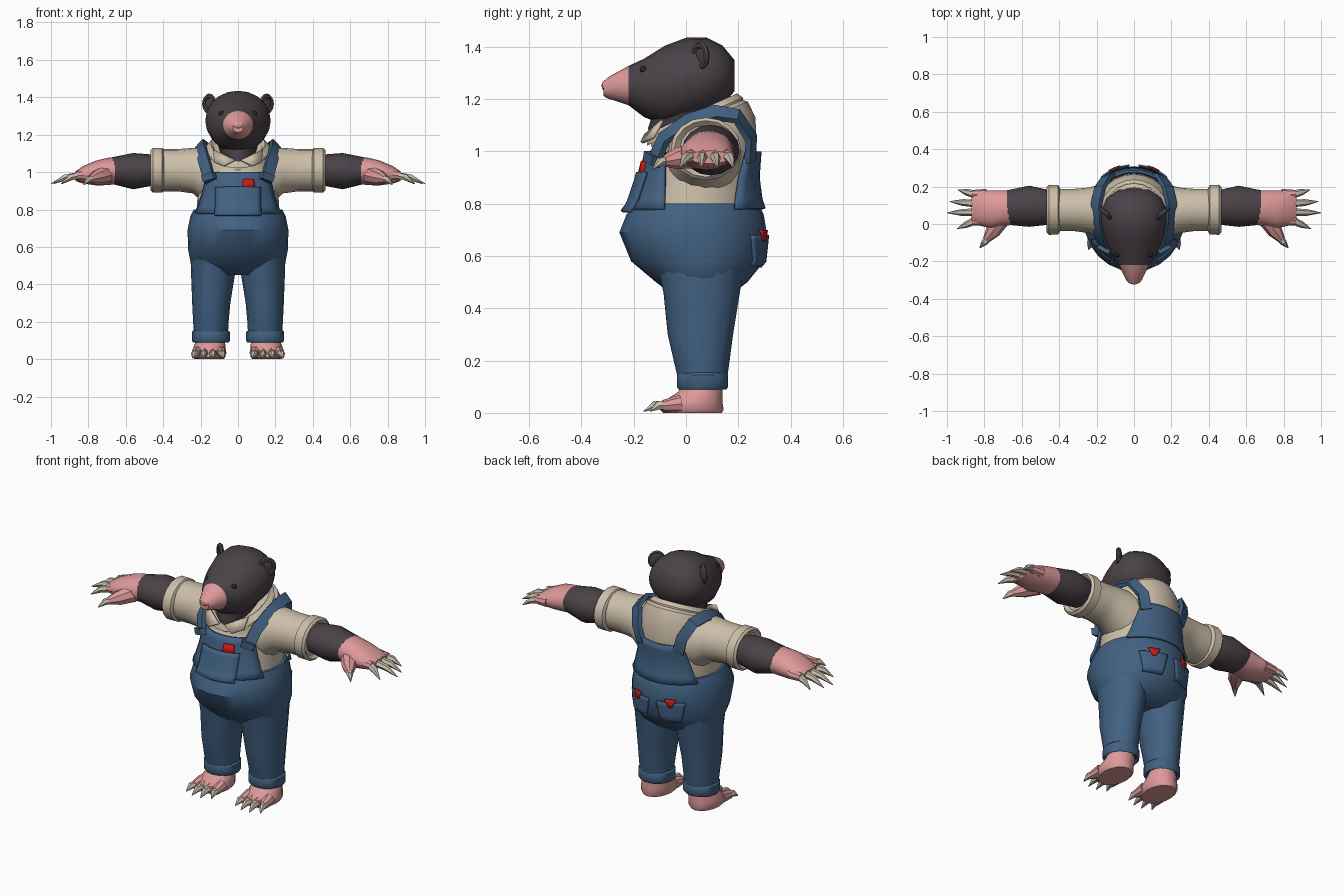
import bpy, bmesh
from math import sin, cos, pi, radians
from mathutils import Vector, Matrix

if "Cube" in bpy.data.objects:
    bpy.data.objects.remove(bpy.data.objects["Cube"])


def material(name, r, g, b):
    m = bpy.data.materials.new(name)
    m.use_nodes = True
    m.diffuse_color = (r, g, b, 1)
    m.node_tree.nodes["Principled BSDF"].inputs["Base Color"].default_value = (r, g, b, 1)
    return m


FUR = material("dark fur", .068, .054, .064)
SKIN = material("pink skin", .73, .32, .32)
DENIM = material("blue denim", .054, .12, .225)
CLOTH = material("cream cloth", .61, .52, .40)
CLAW = material("claw ivory", .58, .52, .42)
RED = material("red cloth", .6, .01, .01)
BLACK = material("eye black", .02, .018, .022)


def finish(name, bm, *mats, angle=40):
    bmesh.ops.recalc_face_normals(bm, faces=bm.faces)
    me = bpy.data.meshes.new(name)
    bm.to_mesh(me)
    bm.free()
    ob = bpy.data.objects.new(name, me)
    bpy.context.collection.objects.link(ob)
    for m in mats:
        me.materials.append(m)
    bpy.ops.object.select_all(action='DESELECT')
    ob.select_set(True)
    bpy.context.view_layer.objects.active = ob
    bpy.ops.object.shade_smooth_by_angle(angle=radians(angle))
    return ob


def skin_rings(bm, rings):
    """Bridge lists of points into a closed tube."""
    loops = [[bm.verts.new(p) for p in ring] for ring in rings]
    n = len(loops[0])
    for a, b in zip(loops, loops[1:]):
        for i in range(n):
            j = (i + 1) % n
            bm.faces.new((a[i], a[j], b[j], b[i]))
    bm.faces.new(loops[0])
    bm.faces.new(loops[-1])


def loft(name, rings, *mats, axis='z', n=16, s=1):
    """Ellipse rings: position on axis, two centres, two radii, optional tilt."""
    bm = bmesh.new()
    out = []
    for p, c1, c2, r1, r2, *tilt in rings:
        k = tilt[0] if tilt else 0
        loop = []
        for i in range(n):
            t = 2 * pi * i / n
            a, b = c1 + r1 * sin(t), c2 - r2 * cos(t)
            x, y, z = {'z': (a, b, p - k * r2 * cos(t)), 'x': (p, a, b), 'y': (a, p, b)}[axis]
            loop.append((s * x, y, z))
        out.append(loop)
    skin_rings(bm, out)
    return finish(name, bm, *mats)


def taper(name, pts, radii, mat, n=6):
    """Round tube through a few points."""
    pts = [Vector(p) for p in pts]
    q = (pts[-1] - pts[0]).to_track_quat('Z', 'Y')
    bm = bmesh.new()
    skin_rings(bm, [[p + q @ Vector((r * cos(2 * pi * i / n), r * sin(2 * pi * i / n), 0))
                     for i in range(n)] for p, r in zip(pts, radii)])
    return finish(name, bm, mat)


def claw(name, base, tip, r=.021):
    b, t = Vector(base), Vector(tip)
    mid = b.lerp(t, .5) + Vector((0, 0, .012))
    taper(name, (b, mid, t), (r, r * .85, .002), CLAW)


def ball(name, loc, scale, mat, turn=0):
    bm = bmesh.new()
    m = Matrix.Translation(loc) @ Matrix.Rotation(turn, 4, 'Z') @ Matrix.Diagonal((*scale, 1))
    bmesh.ops.create_uvsphere(bm, u_segments=14, v_segments=8, radius=1, matrix=m)
    return finish(name, bm, mat)


# Body profile: height, centre x, centre y, half width, half depth, tilt
TROUSERS = [(.45, 0, .06, .20, .11), (.50, 0, .06, .25, .175), (.58, 0, .045, .266, .255),
            (.69, 0, .027, .27, .282), (.76, 0, .035, .256, .262), (.80, 0, .04, .236, .236)]
SHIRT = [(.78, 0, .04, .222, .222), (.90, 0, .05, .215, .213), (1.0, 0, .065, .208, .205),
         (1.07, 0, .068, .205, .198, .3), (1.115, 0, .05, .187, .187, .4),
         (1.13, 0, .035, .15, .165, .45)]
PROFILE = TROUSERS + SHIRT[1:3]


def surface(t, z, off):
    for a, b in zip(PROFILE, PROFILE[1:]):
        if z <= b[0]:
            break
    k = (z - a[0]) / (b[0] - a[0])
    cy, rx, ry = (a[i] + k * (b[i] - a[i]) for i in (2, 3, 4))
    return ((rx + off) * sin(t), cy - (ry + off) * cos(t), z)


def panel(name, mid, low, high, z0, z1, off, mat, thick=.014, cols=10, rows=6):
    """Cloth patch hugging the body; half-angles at its bottom and top."""
    bm = bmesh.new()
    grid = []
    for r in range(rows + 1):
        k = r / rows
        half = low + (high - low) * k
        grid.append([bm.verts.new(surface(radians(mid + half * (2 * c / cols - 1)),
                                          z0 + (z1 - z0) * k, off)) for c in range(cols + 1)])
    for r in range(rows):
        for c in range(cols):
            bm.faces.new((grid[r][c], grid[r][c + 1], grid[r + 1][c + 1], grid[r + 1][c]))
    ob = finish(name, bm, mat)
    mod = ob.modifiers.new("thickness", 'SOLIDIFY')
    mod.thickness, mod.offset = thick, 0
    return ob


def strap(name, path, width, thick, mat, s):
    """Flat band along points that each carry an outward direction."""
    pts = [Vector((s * p[0], p[1], p[2])) for p in path]
    bm = bmesh.new()
    rings = []
    for i, p in enumerate(pts):
        along = pts[min(i + 1, len(pts) - 1)] - pts[max(i - 1, 0)]
        n = Vector((s * path[i][3], path[i][4], path[i][5])).normalized()
        w = along.cross(n).normalized() * width / 2
        n = n * thick / 2
        rings.append([p + w + n, p - w + n, p - w - n, p + w - n])
    skin_rings(bm, rings)
    return finish(name, bm, mat)


# Torso and overalls
loft("shirt", SHIRT, CLOTH, n=24)
loft("trousers_seat", TROUSERS, DENIM, n=24)
panel("bib", 0, 62, 48, .78, 1.0, .012, DENIM)
panel("back_panel", 180, 55, 40, .78, 1.0, .012, DENIM)
panel("bib_pocket", 0, 27, 30, .77, .92, .026, DENIM)
panel("pocket_handkerchief", 14, 9, 7, .91, .963, .022, RED, .008, 4, 2)

# Shirt collar and neck
loft("collar", [(1.105, 0, .035, .17, .185, .45), (1.125, 0, .035, .172, .182, .45),
                (1.15, 0, .035, .145, .16, .45), (1.135, 0, .035, .13, .145, .45)], CLOTH, n=24)
loft("neck", [(1.03, 0, -.08, .03, .055), (1.09, 0, -.03, .09, .115), (1.22, 0, .03, .13, .13)], FUR)

# Head with a pink snout
head = loft("head", [(-.315, 0, 1.24, .028, .028), (-.30, 0, 1.243, .042, .04),
                     (-.22, 0, 1.252, .08, .075), (-.16, 0, 1.243, .122, .112),
                     (-.08, 0, 1.252, .157, .153), (0, 0, 1.275, .175, .16),
                     (.08, 0, 1.285, .173, .15), (.14, 0, 1.29, .145, .115),
                     (.185, 0, 1.29, .08, .06)], FUR, SKIN, axis='y', n=20)
for f in head.data.polygons:
    f.material_index = int(f.center.y < -.22)
ball("nose", (0, -.305, 1.252), (.032, .018, .022), SKIN)

for s, side in ((1, "left"), (-1, "right")):
    # Ear with a raised rim, and eye
    ball(side + "_ear", (s * .15, .06, 1.365), (.04, .012, .045), FUR, s * .7)
    bpy.ops.mesh.primitive_torus_add(major_segments=16, minor_segments=6, major_radius=.036,
                                     minor_radius=.012, location=(s * .153, .055, 1.365),
                                     rotation=(pi / 2, 0, s * .7))
    rim = bpy.context.object
    rim.name = side + "_ear_rim"
    rim.scale.y = 1.15
    rim.data.materials.append(FUR)
    bpy.ops.object.shade_smooth_by_angle()
    ball(side + "_eye", (s * .088, -.163, 1.313), (.014, .014, .014), BLACK)

    # Collar point
    bm = bmesh.new()
    bm.faces.new([bm.verts.new((s * x, y, z)) for x, y, z in
                  ((.015, -.15, 1.06), (.13, -.085, 1.115), (.125, -.12, 1.05), (.075, -.165, 1.03))])
    flap = finish(side + "_collar_point", bm, CLOTH)
    flap.modifiers.new("thickness", 'SOLIDIFY').thickness = .012

    # Shoulder strap with its front fastener
    strap(side + "_strap", [(.15, -.125, .95, .6, -1, .1), (.178, -.085, 1.05, .6, -.8, .4),
                            (.197, .01, 1.115, .7, -.2, .7), (.2, .11, 1.148, .7, .2, .7),
                            (.182, .195, 1.135, .6, .6, .6), (.145, .25, 1.05, .5, 1, .2),
                            (.12, .245, .96, .5, 1, 0)], .062, .024, DENIM, s)
    strap(side + "_strap_fastener", [(.147, -.13, .955, .6, -1, .1), (.157, -.125, .99, .6, -1, .1)],
          .07, .045, DENIM, s)

    # Back pocket with a red patch
    panel(side + "_back_pocket", 180 - s * 22, 12, 17, .56, .68, .006, DENIM, .01)
    panel(side + "_red_patch", 180 - s * 22, 2, 7, .655, .70, .012, RED, .008, 4, 3)

    # Sleeve and rolled cuff
    loft(side + "_sleeve", [(.10, .07, .97, .15, .15), (.19, .07, .985, .14, .145),
                            (.24, .073, 1.008, .122, .122), (.32, .075, 1.01, .113, .113),
                            (.43, .075, 1.01, .113, .113)], CLOTH, axis='x', s=s)
    loft(side + "_sleeve_cuff", [(.395, .076, 1.01, .115, .105), (.405, .076, 1.01, .132, .12),
                                 (.455, .076, 1.01, .134, .12), (.467, .076, 1.01, .12, .108),
                                 (.45, .076, 1.01, .10, .09)], CLOTH, axis='x', s=s)

    # Forearm and hand
    loft(side + "_forearm", [(.42, .085, 1.01, .085, .075), (.47, .09, 1.01, .095, .085),
                             (.56, .095, 1.005, .11, .097), (.68, .088, 1.008, .092, .07)],
         FUR, axis='x', s=s)
    loft(side + "_hand", [(.655, .088, 1.008, .094, .073), (.70, .085, 1.003, .094, .073),
                          (.76, .078, .995, .102, .066), (.83, .085, .985, .092, .046),
                          (.87, .09, .978, .078, .025)], SKIN, axis='x', s=s)
    taper(side + "_thumb", [(s * .71, .03, .985), (s * .755, -.04, .972), (s * .79, -.085, .962)],
          (.05, .04, .02), SKIN, 8)
    claw(side + "_thumb_claw", (s * .775, -.07, .965), (s * .825, -.128, .932))
    for i, (by, tx, ty) in enumerate(((.158, .94, .182), (.11, .985, .12),
                                      (.063, 1.0, .06), (.018, .945, -.025))):
        taper(f"{side}_finger_{i + 1}", [(s * .79, by, .985), (s * .865, by, .982)],
              (.03, .024), SKIN, 8)
        claw(f"{side}_finger_claw_{i + 1}", (s * .85, by, .982), (s * tx, ty, .938))

    # Trouser leg and turn-up
    loft(side + "_leg", [(.58, .135, .055, .12, .17), (.46, .133, .06, .118, .146),
                         (.30, .143, .055, .102, .125), (.20, .145, .06, .095, .107),
                         (.11, .145, .064, .09, .09)], DENIM, s=s)
    loft(side + "_turn_up", [(.105, .145, .063, .08, .08), (.09, .145, .063, .096, .092),
                             (.10, .145, .063, .102, .098), (.145, .145, .063, .102, .098),
                             (.157, .145, .063, .09, .09)], DENIM, s=s)

    # Foot and toe claws
    loft(side + "_foot", [(0, .155, .025, .078, .112), (.012, .155, .022, .088, .122),
                          (.045, .155, .027, .09, .112), (.08, .15, .055, .082, .085),
                          (.12, .147, .065, .07, .07)], SKIN, s=s)
    for i in range(4):
        k = i - 1.5
        reach = -.165 + .012 * k * k
        taper(f"{side}_toe_{i + 1}", [(s * (.155 + .04 * k), -.02, .035),
                                      (s * (.157 + .046 * k), -.088, .027)], (.034, .022), SKIN, 8)
        claw(f"{side}_toe_claw_{i + 1}", (s * (.157 + .045 * k), -.075, .028),
             (s * (.16 + .055 * k), reach, .006), .022)
